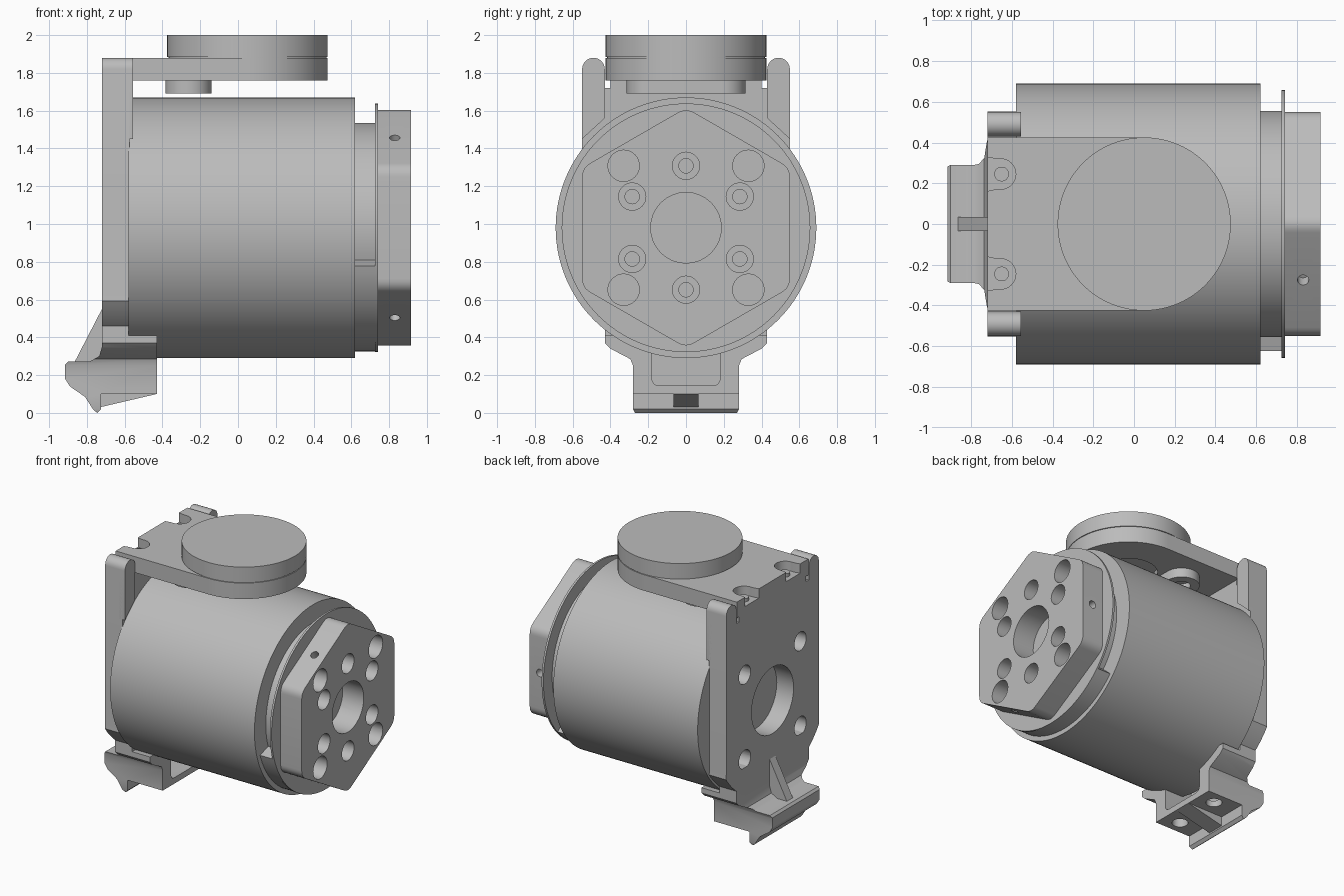
import bpy, bmesh, math
from mathutils import Vector

cube = bpy.data.objects.get("Cube")
if cube:
    bpy.data.objects.remove(cube, do_unlink=True)

grey = bpy.data.materials.new("plain grey")
grey.use_nodes = True
grey.diffuse_color = (0.5, 0.5, 0.5, 1)
grey.node_tree.nodes["Principled BSDF"].inputs["Base Color"].default_value = (0.5, 0.5, 0.5, 1)

AXIS_Z = 0.98  # height of the main axis


def prism(name, pts, axis, lo, hi):
    """Extrude a 2D outline along an axis; x takes (y, z), y takes (x, z), z takes (x, y)."""
    place = {"x": lambda u, v, w: (w, u, v),
             "y": lambda u, v, w: (u, w, v),
             "z": lambda u, v, w: (u, v, w)}[axis]
    bm = bmesh.new()
    rings = [[bm.verts.new(place(u, v, w)) for u, v in pts] for w in (lo, hi)]
    n = len(pts)
    for ring in rings:
        bm.faces.new(ring)
    for i in range(n):
        j = (i + 1) % n
        bm.faces.new((rings[0][i], rings[0][j], rings[1][j], rings[1][i]))
    bmesh.ops.recalc_face_normals(bm, faces=bm.faces)
    mesh = bpy.data.meshes.new(name)
    bm.to_mesh(mesh)
    bm.free()
    mesh.materials.append(grey)
    obj = bpy.data.objects.new(name, mesh)
    bpy.context.collection.objects.link(obj)
    return obj


def arc(u, v, r, start=0, end=360, n=48):
    full = end - start == 360
    steps = n if full else n + 1
    angles = [math.radians(start + (end - start) * i / n) for i in range(steps)]
    return [(u + r * math.cos(a), v + r * math.sin(a)) for a in angles]


def rect(u0, v0, u1, v1):
    return [(u0, v0), (u1, v0), (u1, v1), (u0, v1)]


def rounded(pts, r, n=6):
    """Soften every corner of an outline with a small curve."""
    out = []
    for i, p in enumerate(pts):
        p = Vector(p)
        a, b = Vector(pts[i - 1]) - p, Vector(pts[(i + 1) % len(pts)]) - p
        s = min(r, a.length * 0.45, b.length * 0.45)
        a, b = p + a.normalized() * s, p + b.normalized() * s
        for k in range(n + 1):
            t = k / n
            out.append(tuple(a * (1 - t) ** 2 + p * (2 * t * (1 - t)) + b * t * t))
    return out


def mirrored(half):
    return half + [(-u, v) for u, v in reversed(half)]


def combine(obj, tools, operation="DIFFERENCE"):
    for tool in tools:
        tool.hide_render = True
        mod = obj.modifiers.new("cut", "BOOLEAN")
        mod.operation, mod.solver, mod.object = operation, "EXACT", tool
    bpy.context.view_layer.update()
    shaped = obj.evaluated_get(bpy.context.evaluated_depsgraph_get())
    mesh = bpy.data.meshes.new_from_object(shaped)
    obj.modifiers.clear()
    obj.data = mesh
    for tool in tools:
        bpy.data.objects.remove(tool, do_unlink=True)


def drill(axis, u, v, r, lo, hi):
    return prism("drill", arc(u, v, r, n=32), axis, lo, hi)


# Main drum
body = prism("drum", arc(0, AXIS_Z, 0.69, n=128), "x", -0.58, 0.62)

# Stepped collar with a wider lower sector, and the thin flange
collar = [p for p in arc(0, AXIS_Z, 0.555, -42, 198, 72)]
collar += arc(0, AXIS_Z, 0.655, 198, 318, 40)
prism("collar", collar, "x", 0.615, 0.73)
flange = prism("thin_flange", arc(0, AXIS_Z, 0.658, n=128), "x", 0.725, 0.74)

# Hexagonal mounting head with bores
hexagon = rounded(arc(0, AXIS_Z, 0.635, 30, 390, 6), 0.05)
head = prism("hex_head", hexagon, "x", 0.739, 0.915)
bores = [drill("x", 0, AXIS_Z, 0.187, 0.7, 1)]
for sy in (-1, 1):
    for sz in (-1, 1):
        bores.append(drill("x", 0.33 * sy, AXIS_Z + 0.328 * sz, 0.083, 0.7, 1))
stepped = [(0, 0.328), (0, -0.328)]
stepped += [(0.285 * sy, 0.165 * sz) for sy in (-1, 1) for sz in (-1, 1)]
for y, dz in stepped:
    bores.append(drill("x", y, AXIS_Z + dz, 0.072, 0.8, 1))
    bores.append(drill("x", y, AXIS_Z + dz, 0.038, 0.7, 0.85))
# Three radial set-screw holes
for angle in (0, 120, 240):
    a = math.radians(angle)
    hole = drill("z", 0, 0, 0.028, -0.07, 0.07)
    out = Vector((0, math.cos(a), math.sin(a)))
    hole.rotation_mode = "QUATERNION"
    hole.rotation_quaternion = out.to_track_quat("Z", "Y")
    hole.location = out * 0.55 + Vector((0.83, 0, AXIS_Z))
    bores.append(hole)
combine(head, bores)

# Rear plate with two rounded ears and a curved lower edge
half = arc(0, AXIS_Z, 0.675, -62, -35, 10)
half += [(0.55, 0.63)]
half += arc(0.49, 1.82, 0.06, 0, 180, 12)
half += [(0.43, 1.75), (0.43, 1.72), (0.40, 1.72), (0.40, 1.80)]
plate = prism("rear_plate", mirrored(half), "x", -0.72, -0.575)
holes = [drill("x", 0, AXIS_Z, 0.25, -1, -0.5)]
holes += [drill("x", 0.33 * sy, AXIS_Z + 0.318 * sz, 0.07, -1, -0.5)
          for sy in (-1, 1) for sz in (-1, 1)]
combine(plate, holes)

# Raised inner faces of the ears
for side, s in (("left", 1), ("right", -1)):
    ear = arc(0.49, 1.82, 0.06, 0, 180, 12) + [(0.43, 1.70), (0.43, 1.56), (0.55, 1.45)]
    prism("ear_pad_" + side, [(u * s, v) for u, v in ear], "x", -0.6, -0.555)

# Top arm with a round end, screw pockets and a bore underneath
outline = [(-0.72, 0.425), (-0.72, -0.425)] + arc(0.05, 0, 0.425, -90, 90, 48)
arm = prism("top_arm", outline, "z", 1.76, 1.88)
pockets = [drill("z", 0.05, 0, 0.2, 1.7, 1.82)]
for s in (-1, 1):
    u_shape = [(-0.8, 0.245 * s + 0.1), (-0.8, 0.245 * s - 0.1), (-0.68, 0.245 * s - 0.075)]
    u_shape += arc(-0.655, 0.245 * s, 0.075, -90, 90, 16)
    u_shape += [(-0.68, 0.245 * s + 0.075)]
    pockets.append(prism("pocket", u_shape, "z", 1.81, 2))
combine(arm, pockets)
for s in (-1, 1):
    prism("arm_screw_" + ("left" if s > 0 else "right"),
          arc(-0.65, 0.245 * s, 0.036, n=24), "z", 1.8, 1.835)
prism("disc_seam", arc(0.05, 0, 0.418, n=96), "z", 1.875, 1.89)
prism("top_disc", arc(0.05, 0, 0.425, n=96), "z", 1.885, 2.0)

# Oblong boss under the arm
oblong = arc(-0.262, 0.192, 0.123, 0, 180, 20) + arc(-0.262, -0.192, 0.123, 180, 360, 20)
boss = prism("oblong_boss", oblong, "z", 1.69, 1.765)
combine(boss, [drill("z", -0.262, 0.192 * s, 0.06, 1.6, 1.74) for s in (-1, 1)])

# Foot: side profile trimmed by its end profile
side = [(-0.43, 0.1), (-0.43, 0.41), (-0.58, 0.41), (-0.58, 0.6), (-0.72, 0.6)]
side += [(-0.72, 0.35), (-0.735, 0.3), (-0.785, 0.272)]
side += [(-0.9, 0.272), (-0.915, 0.255), (-0.915, 0.18), (-0.89, 0.14), (-0.81, 0.085)]
side += [(-0.765, 0.015), (-0.745, 0), (-0.725, 0.02), (-0.725, 0.1)]
foot = prism("foot", side, "y", -0.43, 0.43)
end = mirrored([(0.265, -0.01), (0.28, 0.02), (0.28, 0.25), (0.295, 0.285),
                (0.4, 0.34), (0.43, 0.37), (0.43, 0.7)])
combine(foot, [prism("end_profile", end, "x", -1, -0.3)], "INTERSECT")
window = rounded(rect(-0.18, 0.145, 0.18, 0.4), 0.04)
cuts = [prism("window", window, "x", -0.66, -0.3), drill("x", 0, AXIS_Z, 0.685, -0.58, -0.3)]
cuts += [drill("z", -0.56, 0.18 * s, 0.055, 0, 0.2) for s in (-1, 1)]
combine(foot, cuts)

# Stiffening ribs above and below the foot
prism("upper_rib", [(-0.87, 0.26), (-0.715, 0.26), (-0.715, 0.56)], "y", -0.035, 0.035)
prism("lower_rib", [(-0.73, 0.03), (-0.43, 0.1), (-0.45, 0.12), (-0.73, 0.12)], "y", -0.065, 0.065)

# Smooth curved surfaces, keep the machined edges crisp
for obj in bpy.context.scene.objects:
    obj.select_set(obj.type == "MESH")
bpy.context.view_layer.objects.active = body
bpy.ops.object.shade_smooth_by_angle(angle=math.radians(30))
